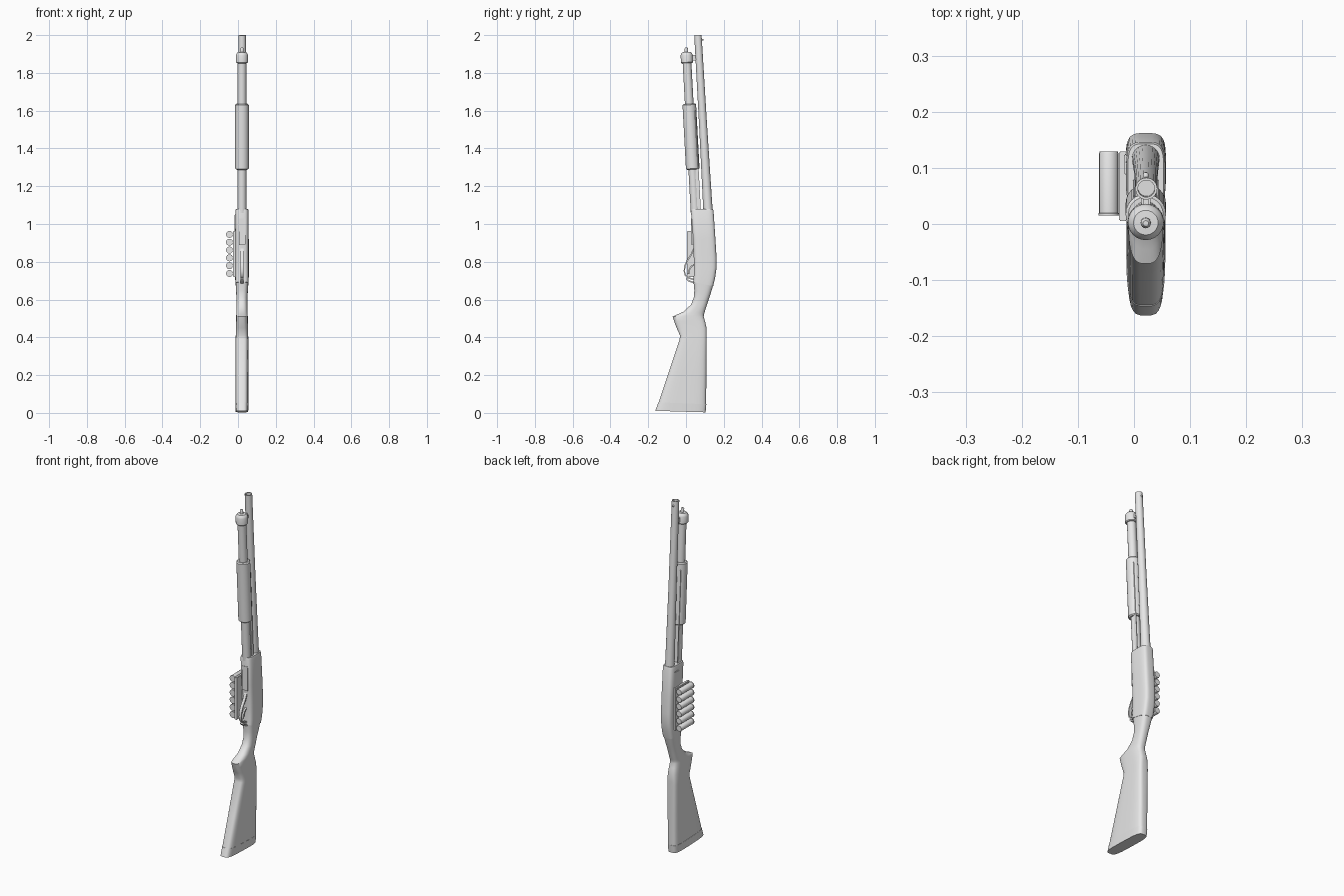
import bpy, bmesh, math
from mathutils import Vector

cube = bpy.data.objects.get("Cube")
if cube:
    bpy.data.objects.remove(cube, do_unlink=True)

grey = bpy.data.materials.new("plain_grey")
grey.use_nodes = True
grey.diffuse_color = (0.8, 0.8, 0.8, 1)
grey.node_tree.nodes["Principled BSDF"].inputs["Base Color"].default_value = (0.8, 0.8, 0.8, 1)

CX = 0.021   # centre plane of the long body
parts = []


def finish(name, bm):
    bmesh.ops.recalc_face_normals(bm, faces=bm.faces)
    mesh = bpy.data.meshes.new(name)
    bm.to_mesh(mesh)
    bm.free()
    ob = bpy.data.objects.new(name, mesh)
    bpy.context.collection.objects.link(ob)
    mesh.materials.append(grey)
    parts.append(ob)
    return ob


def loft(name, stations, sides=32):
    """Skin rounded sections: z, front y, back y, half width, squareness, slope."""
    bm = bmesh.new()
    rings = []
    for z, y0, y1, hw, power, slope in stations:
        ring = []
        for i in range(sides):
            a = math.tau * (i + 0.5) / sides
            c, s = math.cos(a), math.sin(a)
            dx = math.copysign(abs(c) ** (2 / power), c) * hw
            dy = math.copysign(abs(s) ** (2 / power), s) * (y1 - y0) / 2
            ring.append(bm.verts.new((CX + dx, (y0 + y1) / 2 + dy, z + slope * dy)))
        rings.append(ring)
    for a, b in zip(rings, rings[1:]):
        for i in range(sides):
            j = (i + 1) % sides
            bm.faces.new((a[i], a[j], b[j], b[i]))
    bm.faces.new(rings[0])
    bm.faces.new(rings[-1])
    return finish(name, bm)


def lathe(name, start, end, profile, sides=24):
    """Turn a profile of (fraction along axis, radius) round a line."""
    start, end = Vector(start), Vector(end)
    turn = (end - start).to_track_quat("Z", "Y")
    bm = bmesh.new()
    rings = []
    for t, r in profile:
        centre = start.lerp(end, t)
        rings.append([bm.verts.new(centre + turn @ Vector((
            r * math.cos(math.tau * i / sides), r * math.sin(math.tau * i / sides), 0)))
            for i in range(sides)])
    for a, b in zip(rings, rings[1:]):
        for i in range(sides):
            j = (i + 1) % sides
            bm.faces.new((a[i], a[j], b[j], b[i]))
    bm.faces.new(rings[0])
    bm.faces.new(rings[-1])
    return finish(name, bm)


def box(name, low, high, bevel=0.0):
    bm = bmesh.new()
    bmesh.ops.create_cube(bm, size=1)
    for v in bm.verts:
        v.co = [l + (h - l) * (c + 0.5) for l, h, c in zip(low, high, v.co)]
    if bevel:
        bmesh.ops.bevel(bm, geom=bm.edges[:], offset=bevel, segments=2, affect="EDGES")
    return finish(name, bm)


def strap(name, path, width, thick):
    """Sweep a flat strip along a path of (y, z) points."""
    bm = bmesh.new()
    pts = [Vector((0, y, z)) for y, z in path]
    rings = []
    for i, p in enumerate(pts):
        along = (pts[min(i + 1, len(pts) - 1)] - pts[max(i - 1, 0)]).normalized()
        n = Vector((0, -along.z, along.y)) * thick / 2
        rings.append([bm.verts.new(p + n * s + Vector((CX + w * width / 2, 0, 0)))
                      for w, s in ((-1, -1), (1, -1), (1, 1), (-1, 1))])
    for a, b in zip(rings, rings[1:]):
        for i in range(4):
            j = (i + 1) % 4
            bm.faces.new((a[i], a[j], b[j], b[i]))
    bm.faces.new(rings[0])
    bm.faces.new(rings[-1])
    return finish(name, bm)


def tube_at(z):
    """Point on the tilted lower tube's axis."""
    return (CX, 0.004 + (1.88 - z) * 0.054, z)


# Butt pad and stock with grip
loft("butt_pad", [(0.007, -0.163, 0.104, 0.033, 4, -0.03),
                  (0.051, -0.146, 0.108, 0.035, 4, -0.04)])
loft("stock", [(0.051, -0.145, 0.107, 0.034, 4, -0.04),
               (0.22, -0.09, 0.108, 0.034, 4, -0.02),
               (0.39, -0.034, 0.109, 0.034, 4, 0),
               (0.41, -0.032, 0.109, 0.033, 4, 0),
               (0.45, -0.050, 0.109, 0.032, 3.5, 0),
               (0.485, -0.063, 0.101, 0.031, 3.2, 0),
               (0.51, -0.071, 0.094, 0.031, 3, 0),
               (0.522, -0.045, 0.095, 0.030, 2.8, 0),
               (0.535, -0.012, 0.099, 0.029, 2.6, -0.03),
               (0.57, 0.027, 0.109, 0.029, 2.5, -0.10),
               (0.605, 0.041, 0.120, 0.029, 2.5, -0.14),
               (0.64, 0.044, 0.131, 0.031, 2.8, -0.18),
               (0.683, 0.040, 0.143, 0.033, 3.2, -0.2)])

# Receiver
loft("receiver", [(0.682, 0.038, 0.144, 0.035, 4, -0.2),
                  (0.72, 0.041, 0.154, 0.036, 4, -0.12),
                  (0.77, 0.041, 0.162, 0.036, 4, -0.05),
                  (0.82, 0.041, 0.162, 0.036, 4, 0),
                  (0.92, 0.037, 0.156, 0.036, 4, 0),
                  (1.07, 0.026, 0.146, 0.035, 4, 0),
                  (1.08, 0.029, 0.143, 0.032, 4, 0)])
box("ejection_port", (-0.018, 0.088, 0.94), (-0.012, 0.125, 1.05), 0.002)
box("loading_port", (0.004, 0.027, 0.89), (0.040, 0.036, 1.03), 0.002)

# Barrel, bead sight and barrel ring
lathe("barrel", (CX, 0.117, 1.06), (CX + 0.001, 0.063, 2.0),
      [(0, 0.025), (0.1, 0.024), (0.5, 0.021), (1, 0.0195), (1, 0.015), (0.97, 0.015)])
lathe("bead_sight", (CX, 0.082, 1.975), (CX, 0.092, 1.976), [(0, 0.005), (0.7, 0.005), (1, 0.003)], 12)
box("barrel_lug", (CX - 0.008, 0.02, 1.865), (CX + 0.008, 0.06, 1.895), 0.003)

# Magazine tube with end cap
lathe("lower_tube", tube_at(1.06), tube_at(1.87), [(0, 0.023), (1, 0.023)])
lathe("tube_cap", tube_at(1.852), tube_at(1.935),
      [(0, 0.028), (0.05, 0.032), (0.5, 0.032), (0.6, 0.029), (0.7, 0.022),
       (0.71, 0.009), (0.92, 0.009), (1, 0.005)])

# Sliding forend and its action bars
lathe("forend", tube_at(1.288), tube_at(1.636),
      [(0, 0.030), (0.015, 0.036), (0.985, 0.036), (1, 0.031)])
for side, label in ((1, "left"), (-1, "right")):
    bar = box(label + "_action_bar", (-0.002, -0.009, 1.06), (0.002, 0.009, 1.6))
    for v in bar.data.vertices:
        v.co.y += tube_at(v.co.z)[1] + 0.022
        v.co.x += CX + side * 0.021

# Trigger guard and trigger
strap("trigger_guard", [(0.042, 0.87), (0.026, 0.835), (0.006, 0.805), (-0.006, 0.778),
                        (-0.009, 0.75), (-0.003, 0.728), (0.012, 0.715), (0.045, 0.705)], 0.016, 0.007)
strap("guard_tail", [(0.003, 0.712), (0.012, 0.70), (0.045, 0.688)], 0.018, 0.008)
strap("trigger", [(0.045, 0.785), (0.028, 0.775), (0.018, 0.758), (0.013, 0.735)], 0.010, 0.008)

# Side carrier with six spare rounds
box("side_carrier", (-0.027, 0.005, 0.72), (-0.012, 0.129, 0.962), 0.002)
for i in range(6):
    z = 0.738 + i * 0.0414
    lathe("spare_round_%d" % (i + 1), (-0.045, 0.015, z), (-0.045, 0.129, z),
          [(0, 0.0185), (0.03, 0.0185), (0.04, 0.0175), (0.97, 0.0175), (1, 0.016)], 16)

# Smooth shading with sharp edges kept
bpy.ops.object.select_all(action="DESELECT")
for ob in parts:
    ob.select_set(True)
bpy.context.view_layer.objects.active = parts[0]
bpy.ops.object.shade_smooth_by_angle(angle=math.radians(35))
